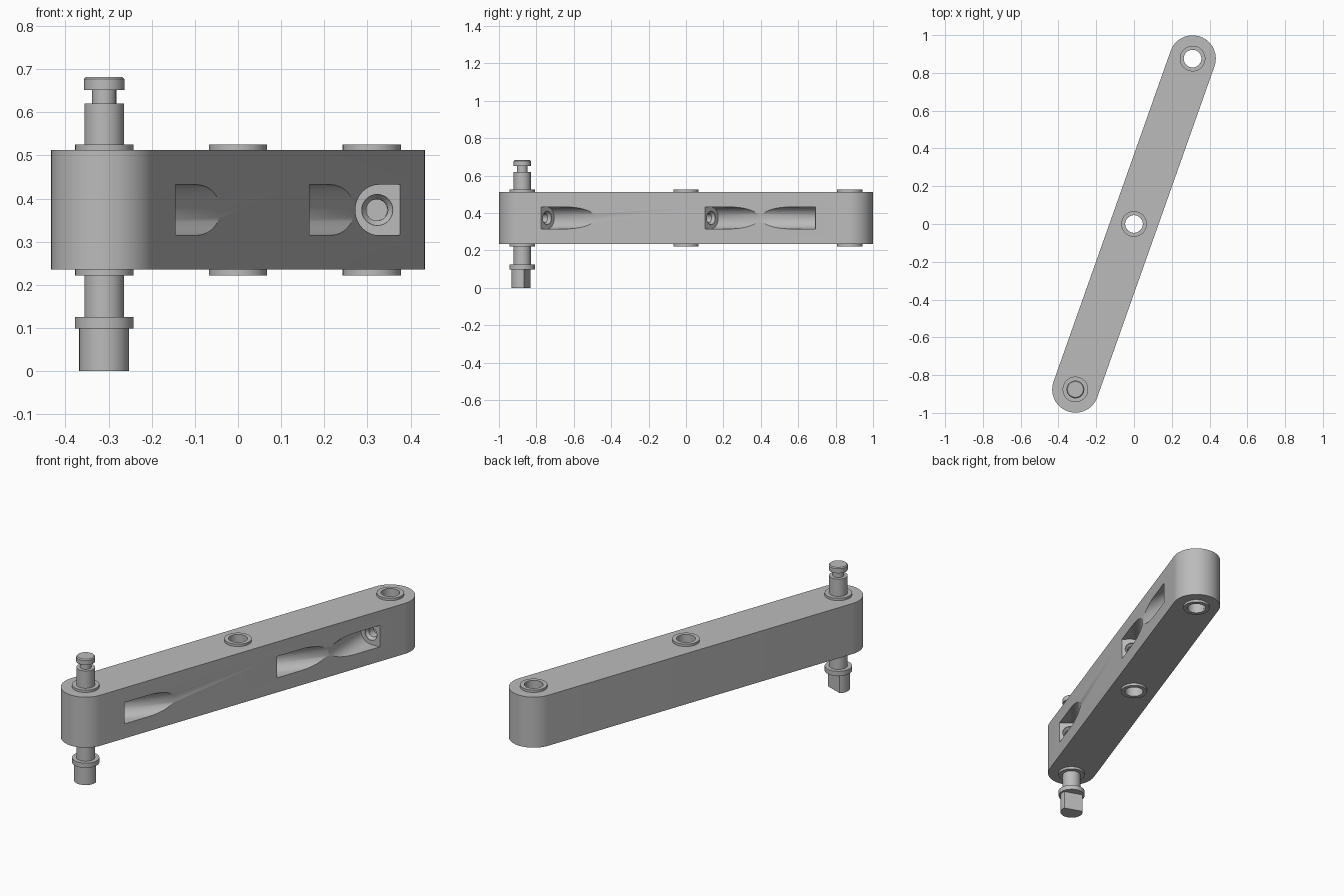
import bpy
import bmesh
from math import sin, cos, pi, radians
from mathutils import Matrix, Vector

cube = bpy.data.objects.get("Cube")
if cube:
    bpy.data.objects.remove(cube)

# The arm is built along local Y, pockets on local +X, then turned about z
TURN = radians(-19.5)
R, REACH = 0.123, 0.929          # end radius, distance of end bores
Z0, Z1 = 0.235, 0.512            # underside and top of the arm
BORE, FLANGE = 0.047, 0.068

steel = bpy.data.materials.new("grey_steel")
steel.use_nodes = True
GREY = (0.5, 0.5, 0.5, 1)
steel.diffuse_color = GREY
steel.node_tree.nodes["Principled BSDF"].inputs["Base Color"].default_value = GREY


def finish(bm, name, matrix):
    bmesh.ops.remove_doubles(bm, verts=bm.verts, dist=1e-5)
    bmesh.ops.transform(bm, matrix=matrix, verts=bm.verts)
    bmesh.ops.recalc_face_normals(bm, faces=bm.faces)
    mesh = bpy.data.meshes.new(name)
    bm.to_mesh(mesh)
    bm.free()
    mesh.materials.append(steel)
    obj = bpy.data.objects.new(name, mesh)
    obj.rotation_euler.z = TURN
    bpy.context.collection.objects.link(obj)
    return obj


def prism(name, outline, height, matrix):
    """Extrude a flat outline along its own z."""
    bm = bmesh.new()
    face = bm.faces.new([bm.verts.new((x, y, 0)) for x, y in outline])
    out = bmesh.ops.extrude_face_region(bm, geom=[face])
    top = [v for v in out["geom"] if isinstance(v, bmesh.types.BMVert)]
    bmesh.ops.translate(bm, verts=top, vec=(0, 0, height))
    return finish(bm, name, matrix)


def lathe(name, profile, matrix=Matrix(), closed=False, steps=32):
    """Spin a (radius, height) profile around z."""
    bm = bmesh.new()
    vs = [bm.verts.new((r, 0, h)) for r, h in profile]
    pairs = list(zip(vs, vs[1:])) + ([(vs[-1], vs[0])] if closed else [])
    es = [bm.edges.new(p) for p in pairs]
    bmesh.ops.spin(bm, geom=vs + es, cent=(0, 0, 0), axis=(0, 0, 1),
                   angle=2 * pi, steps=steps, use_merge=False)
    return finish(bm, name, matrix)


def arc(cx, cy, r, a0, a1, n):
    return [(cx + r * cos(radians(a0 + (a1 - a0) * i / n)),
             cy + r * sin(radians(a0 + (a1 - a0) * i / n))) for i in range(n + 1)]


def frame(origin, xa, ya, za):
    m = Matrix((xa, ya, za)).transposed().to_4x4()
    m.translation = origin
    return m


def smooth(obj):
    bpy.ops.object.select_all(action="DESELECT")
    obj.select_set(True)
    bpy.context.view_layer.objects.active = obj
    bpy.ops.object.shade_smooth_by_angle(angle=radians(30))


def cut(obj, cutter):
    cutter.hide_render = True
    bpy.context.view_layer.objects.active = obj
    mod = obj.modifiers.new("cut", "BOOLEAN")
    mod.operation, mod.solver, mod.object = "DIFFERENCE", "EXACT", cutter
    bpy.ops.object.modifier_apply(modifier=mod.name)
    bpy.data.objects.remove(cutter)


# Arm body with rounded ends
outline = arc(0, REACH, R, 0, 180, 28) + arc(0, -REACH, R, 180, 360, 28)
arm = prism("arm", outline, Z1 - Z0, Matrix.Translation((0, 0, Z0)))

# Pivot bores, each with a raised flange above and below
places = {"front": -REACH, "middle": 0, "back": REACH}
parts = [arm]
for label, y in places.items():
    cut(arm, lathe("bore", [(0, 0.1), (BORE, 0.1), (BORE, 0.6), (0, 0.6)],
                   Matrix.Translation((0, y, 0))))
    for side, z in (("lower", Z0 - 0.013), ("upper", Z1)):
        ring = [(BORE, z), (FLANGE, z), (FLANGE, z + 0.013), (BORE, z + 0.013)]
        parts.append(lathe(f"{label}_{side}_flange", ring,
                           Matrix.Translation((0, y, 0)), closed=True, steps=24))

# Slanted screw pockets, U-shaped in section, with a countersunk hole in the seat
TILT, POCKET_R, DEPTH = radians(21), 0.0585, 0.0525
for y, k in ((-0.78, 1), (0.15, 1), (0.777, -1)):
    axis = Vector((sin(TILT), k * cos(TILT), 0))
    inward = Vector((-cos(TILT), k * sin(TILT), 0))
    seat = Vector((R, y, (Z0 + Z1) / 2))
    up = axis.cross(inward)
    section = arc(DEPTH, 0, POCKET_R, -90, 90, 20)
    section += [(-0.2, POCKET_R), (-0.2, -POCKET_R)]
    cut(arm, prism("pocket", section, 0.45, frame(seat, inward, up, axis)))
    hole = [(0, -0.01), (0.036, -0.01), (0.036, 0.003), (0.025, 0.018),
            (0.025, 0.06), (0, 0.06)]
    cut(arm, lathe("screw_hole", hole,
                   frame(seat + inward * DEPTH, inward, -up, -axis)))

# Pivot shaft with grooved head above and collar below
shaft = [(0, 0.099), (FLANGE, 0.099), (FLANGE, 0.125), (0.0463, 0.125),
         (0.0463, 0.62), (0.028, 0.62), (0.028, 0.652), (0.047, 0.652),
         (0.047, 0.677), (0.042, 0.682), (0, 0.682)]
pivot = Matrix.Translation((0, -REACH, 0))
parts.append(lathe("pivot_shaft", shaft, pivot))

# Drive end of the shaft, with one flat
parts.append(prism("drive_end", arc(0, 0, 0.058, 151.5, 388.5, 28), 0.099, pivot))

for part in parts:
    smooth(part)
